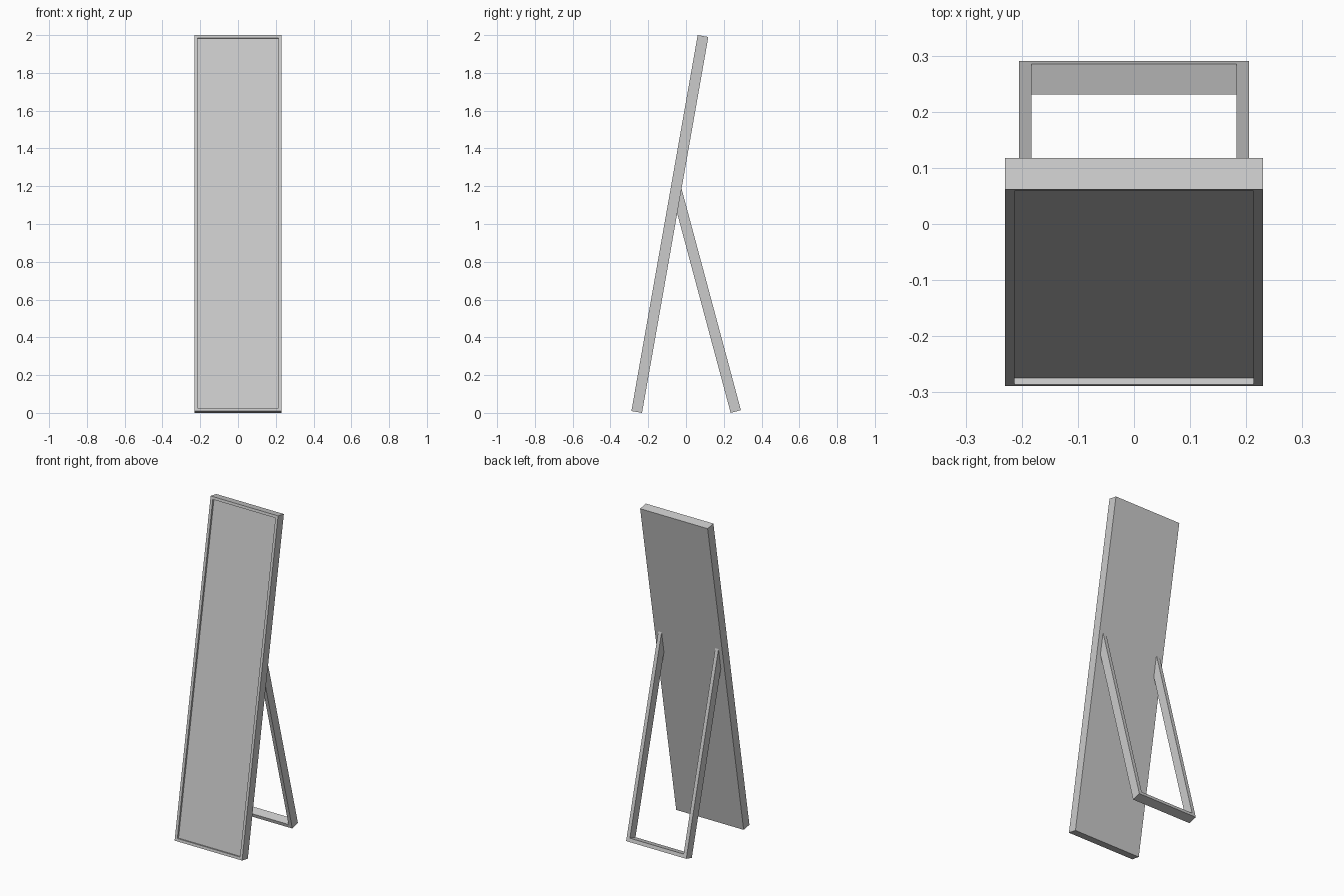
import bpy, bmesh
from math import radians, sin, cos
from mathutils import Matrix, Vector

if "Cube" in bpy.data.objects:
    bpy.data.objects.remove(bpy.data.objects["Cube"])

TILT, SPLAY = radians(10), radians(15)
W, T, RIM, RECESS = 0.23, 0.057, 0.0235, 0.012
L = (2 - T * sin(TILT)) / cos(TILT)
panel_mat = Matrix.Translation((0, -0.289, T * sin(TILT))) @ Matrix.Rotation(-TILT, 4, 'X')
stand_mat = Matrix.Translation((0, 0.2365, 0)) @ Matrix.Rotation(SPLAY, 4, 'X')


def finish(bm, name, normals=True):
    if normals:
        bmesh.ops.recalc_face_normals(bm, faces=bm.faces)
    me = bpy.data.meshes.new(name)
    bm.to_mesh(me)
    bm.free()
    ob = bpy.data.objects.new(name, me)
    bpy.context.collection.objects.link(ob)
    return ob


def extrude_profile(points, depth):
    bm = bmesh.new()
    face = bm.faces.new([bm.verts.new((x, 0, z)) for x, z in points])
    ext = bmesh.ops.extrude_face_region(bm, geom=[face])['geom']
    bmesh.ops.translate(bm, vec=(0, depth, 0),
                        verts=[v for v in ext if isinstance(v, bmesh.types.BMVert)])
    bmesh.ops.recalc_face_normals(bm, faces=bm.faces)
    return bm


# Leaning frame with a shallow recess in the front
bm = extrude_profile([(-W, 0), (W, 0), (W, L), (-W, L)], T)
front = min(bm.faces, key=lambda f: f.calc_center_median().y)
bmesh.ops.inset_region(bm, faces=[front], thickness=RIM)
ext = bmesh.ops.extrude_discrete_faces(bm, faces=[front])['faces'][0]
bmesh.ops.translate(bm, vec=(0, RECESS, 0), verts=ext.verts)
glass_points = [v.co.copy() for v in ext.verts]
bmesh.ops.delete(bm, geom=[ext], context='FACES_ONLY')
bm.transform(panel_mat)
finish(bm, "mirror_frame")

# Mirror glass closing the recess
bm = bmesh.new()
bm.faces.new([bm.verts.new(panel_mat @ p) for p in glass_points])
finish(bm, "mirror_glass", normals=False)

# U-shaped rear stand, mitred flush against the back of the frame
X, B, H = 0.205, 0.022, 1.5
bm = extrude_profile([(-X, H), (-X, 0), (X, 0), (X, H),
                      (X - B, H), (X - B, B), (-X + B, B), (-X + B, H)], 0.056)
bm.transform(stand_mat)
back_normal = panel_mat.to_3x3() @ Vector((0, 1, 0))
bmesh.ops.bisect_plane(bm, geom=bm.verts[:] + bm.edges[:] + bm.faces[:],
                       plane_co=panel_mat @ Vector((0, T, 0)),
                       plane_no=back_normal, clear_inner=True)
bmesh.ops.holes_fill(bm, edges=[e for e in bm.edges if e.is_boundary])
finish(bm, "rear_stand")
